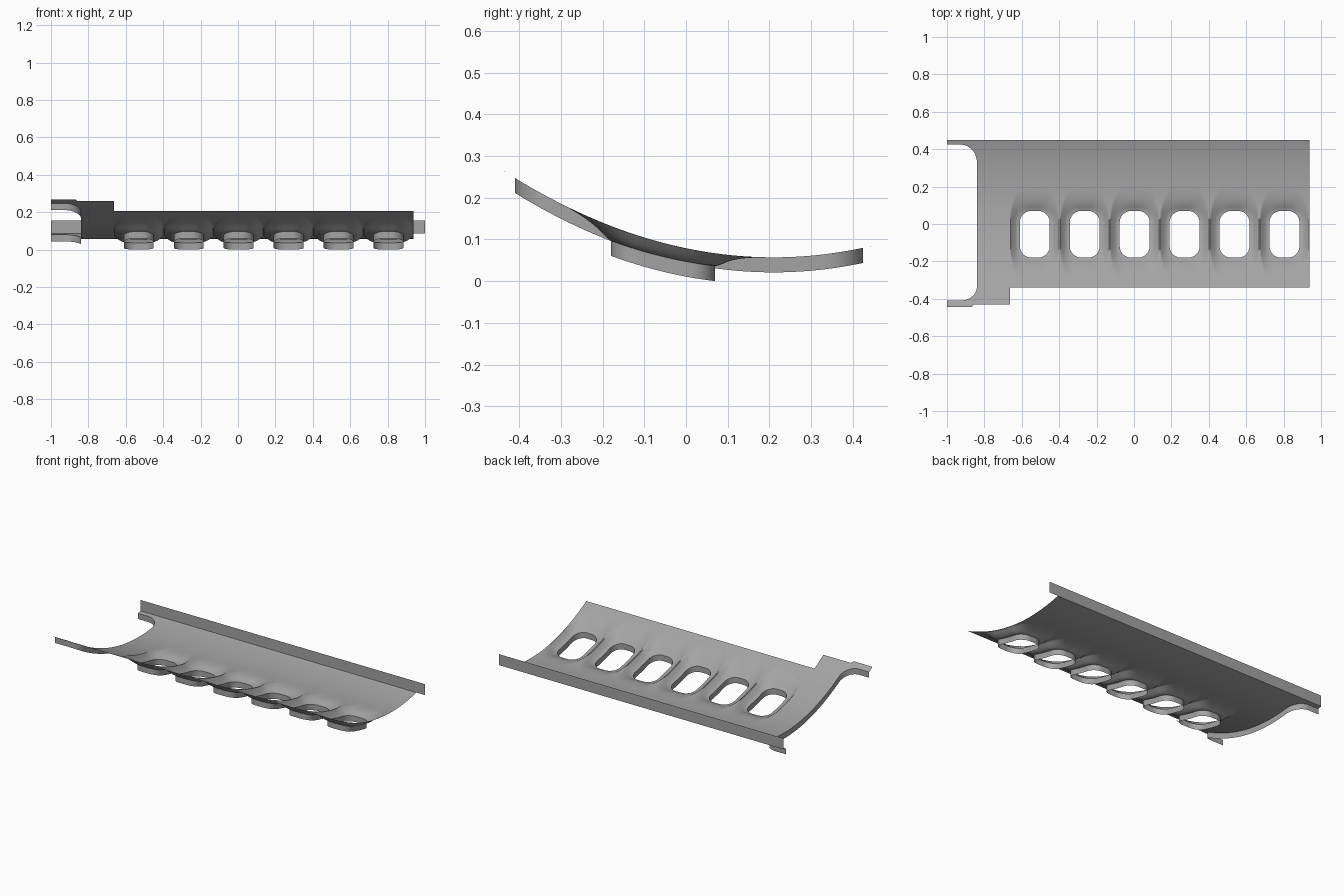
import bpy, bmesh, math

if "Cube" in bpy.data.objects:
    bpy.data.objects.remove(bpy.data.objects["Cube"])

mat = bpy.data.materials.new("mid_grey")
mat.diffuse_color = (0.37, 0.37, 0.37, 1)
mat.use_nodes = True
mat.node_tree.nodes["Principled BSDF"].inputs["Base Color"].default_value = mat.diffuse_color

PITCH, HALF = 0.267, 0.1335
SLOTS = [-0.5305 + PITCH * i for i in range(6)]
YC, HX, HY, RAD, LIP = -0.055, 0.08, 0.125, 0.062, 0.036
CELL_HY = 0.285
XL, XR = SLOTS[0] - HALF, SLOTS[-1] + HALF


def panel(y):
    return 0.057 + 0.495 * (y - 0.21) ** 2


def dip(dx, y):
    """Pressed hollow around each slot."""
    qx, qy = max(abs(dx) - (HX - RAD), 0), max(abs(y - YC) - (HY - RAD), 0)
    a = math.hypot(qx, qy) / RAD - 1
    b = 1 - math.hypot(qx / 0.113, qy / 0.2)
    if b <= 0:
        return 0
    t = max(a, 0) / (max(a, 0) + b)
    w = qx * qx / (qx * qx + (qy * 0.55) ** 2 + 1e-9)
    steep, soft = 1 - t ** 3, 1 - t * t * (3 - 2 * t)
    return (0.032 - 0.02 * y) * (w * steep + (1 - w) * soft)


def make(name, strips):
    """Each strip is a list of equal-length point rows joined by quads."""
    bm = bmesh.new()
    for rows in strips:
        vs = [[bm.verts.new(p) for p in r] for r in rows]
        for r0, r1 in zip(vs, vs[1:]):
            for i in range(len(r0) - 1):
                bm.faces.new((r0[i], r1[i], r1[i + 1], r0[i + 1]))
    bmesh.ops.remove_doubles(bm, verts=bm.verts, dist=0.0003)
    bmesh.ops.recalc_face_normals(bm, faces=bm.faces)
    bm.faces.ensure_lookup_table()
    if sum(f.normal.z * f.calc_area() for f in bm.faces) < 0:
        bmesh.ops.reverse_faces(bm, faces=bm.faces)
    me = bpy.data.meshes.new(name)
    bm.to_mesh(me)
    bm.free()
    me.materials.append(mat)
    ob = bpy.data.objects.new(name, me)
    bpy.context.collection.objects.link(ob)
    bpy.ops.object.select_all(action='DESELECT')
    ob.select_set(True)
    bpy.context.view_layer.objects.active = ob
    bpy.ops.object.shade_smooth_by_angle(angle=math.radians(35))
    return ob


def lerp(a, b, n):
    return [a + (b - a) * i / n for i in range(n + 1)]


def on_slot(u, v):
    """Where the ray towards (u, v) meets the rounded slot outline."""
    lo, hi = 0.0, 1.5
    for _ in range(30):
        m = (lo + hi) / 2
        qx = max(abs(u * HX * m) - (HX - RAD), 0)
        qy = max(abs(v * HY * m) - (HY - RAD), 0)
        lo, hi = (m, hi) if math.hypot(qx, qy) < RAD else (lo, m)
    return u * HX * lo, v * HY * lo


# square perimeter in unit coordinates
NX, NY = 20, 28
per = [(u, -1) for u in lerp(-1, 1, NX)[:-1]] + [(1, v) for v in lerp(-1, 1, NY)[:-1]]
per += [(-u, -v) for u, v in per]
per.append(per[0])

# pressed panel: rings from each slot outwards to its cell border
strips, lips = [], []
for xc in SLOTS:
    inner = [on_slot(u, v) for u, v in per]
    rows = []
    for t in lerp(0, 1, 18):
        row = []
        for (u, v), (ix, iy) in zip(per, inner):
            dx = ix + (u * HALF - ix) * t
            y = YC + iy + (v * CELL_HY - iy) * t
            row.append((xc + dx, y, panel(y) - dip(dx, y)))
        rows.append(row)
    strips.append(rows)
    lips.append([rows[0], [(x, y, z - LIP) for x, y, z in rows[0]]])
    # plain area behind the cell
    strips.append([[(xc + u * HALF, y, panel(y)) for u in lerp(-1, 1, NX)]
                   for y in lerp(YC + CELL_HY, 0.45, 10)])

# plain end section beside the cutout
strips.append([[(x, y, panel(y)) for x in (-0.84, XL)] for y in lerp(-0.43, 0.45, 48)])

# cutout outline: arm edge, rounded corner
def corner(y_arm, y_end):
    pts = [(-1, y_arm), (-0.965, y_arm)]
    for i in range(15):
        a = math.pi / 2 * i / 14
        pts.append((-0.93 + 0.09 * math.sin(a), y_end + (y_arm - y_end) * math.cos(a)))
    return pts

front, back = corner(-0.41, -0.335), corner(0.425, 0.33)

# narrow arms either side of the cutout
for pts, far in ((front, -0.443), (back, 0.45)):
    rows = []
    for x, y in pts:
        f = -0.43 if far < 0 and x > -0.86 else far
        rows.append([(x, q, panel(q)) for q in lerp(f, y, 5)])
    strips.append(rows)
make("curved_panel", strips)

# downward lips round the slots and the cutout
make("slot_lips", lips)
edge = front + [(-0.84, y) for y in lerp(-0.335, 0.33, 36)[1:-1]] + back[::-1]
make("cutout_lip", [[[(x, y, panel(y)) for x, y in edge],
                     [(x, y, panel(y) - LIP) for x, y in edge]]])

# upright flange along the back edge
make("back_flange", [[[(-1, 0.45, panel(0.45)), (1, 0.45, panel(0.45))],
                      [(-1, 0.45, 0.155), (1, 0.45, 0.155)]]])
